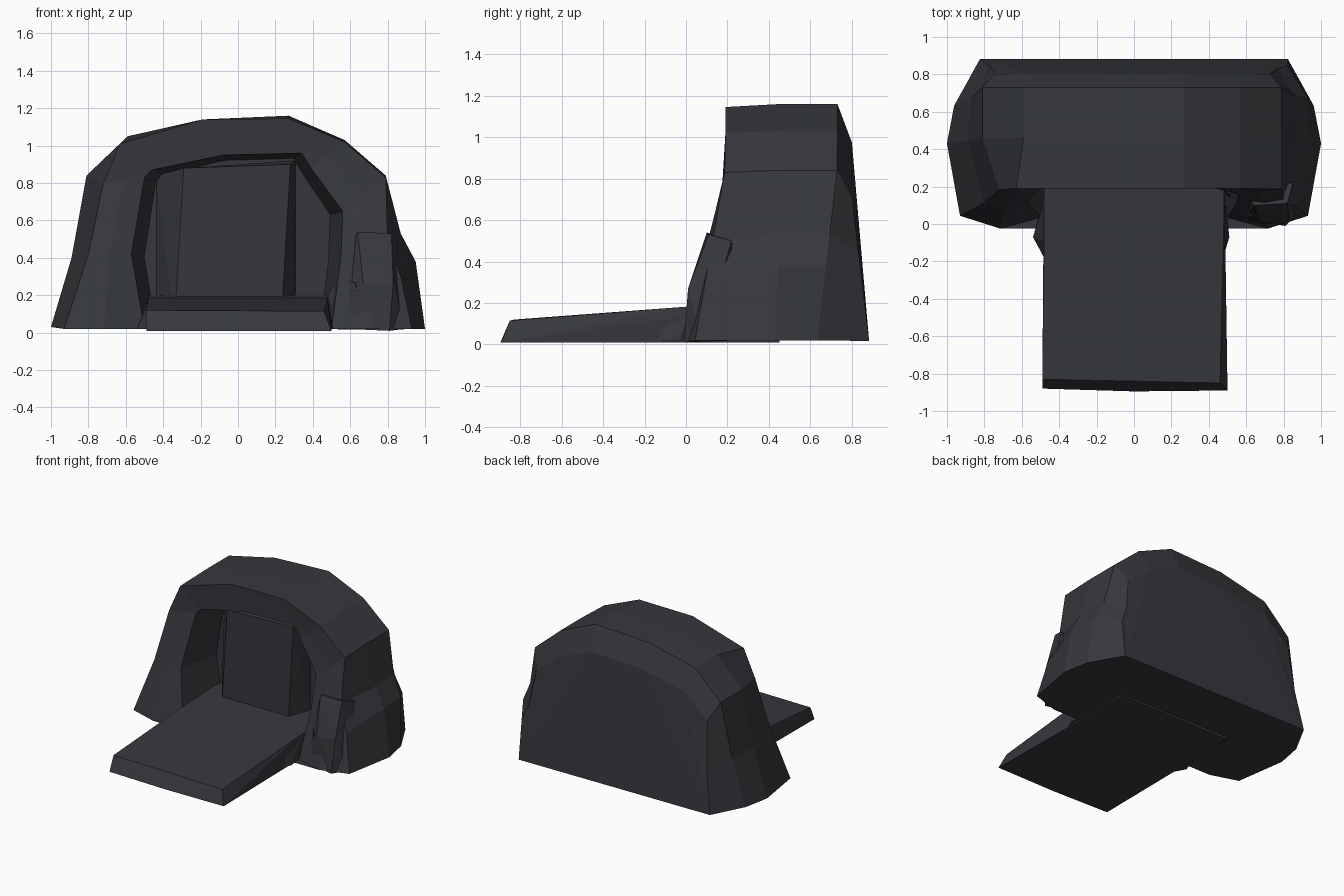
import bpy, bmesh

if "Cube" in bpy.data.objects:
    bpy.data.objects.remove(bpy.data.objects["Cube"])

stone = bpy.data.materials.new("dark_stone")
stone.diffuse_color = (0.038, 0.039, 0.046, 1)
stone.use_nodes = True
stone.node_tree.nodes["Principled BSDF"].inputs["Base Color"].default_value = stone.diffuse_color


def finish(bm, name):
    bmesh.ops.recalc_face_normals(bm, faces=bm.faces[:])
    me = bpy.data.meshes.new(name)
    bm.to_mesh(me)
    bm.free()
    me.materials.append(stone)
    ob = bpy.data.objects.new(name, me)
    bpy.context.collection.objects.link(ob)
    return ob


def hull(name, pts):
    """Faceted convex lump through the given points."""
    bm = bmesh.new()
    vs = [bm.verts.new(p) for p in pts]
    res = bmesh.ops.convex_hull(bm, input=vs)
    loose = [v for v in bm.verts if not v.link_faces]
    bmesh.ops.delete(bm, geom=loose, context='VERTS')
    bmesh.ops.dissolve_limit(bm, angle_limit=0.02, verts=bm.verts[:], edges=bm.edges[:])
    return finish(bm, name)


# Arch profiles (x, z), left foot over the top to right foot
outer = [(-1, .03), (-.89, .40), (-.81, .84), (-.59, 1.05), (-.19, 1.14), (.27, 1.16),
         (.57, 1.03), (.79, .84), (.87, .53), (.95, .38), (1, .02)]
front = [(-.93, .02), (-.80, .42), (-.72, .80), (-.63, 1.01), (-.19, 1.14), (.27, 1.145),
         (.57, 1.02), (.79, .83), (.80, .50), (.87, .30), (.93, .02)]
mouth = [(-.50, .02), (-.57, .42), (-.50, .83), (-.46, .87), (-.08, .95), (.34, .96),
         (.39, .88), (.56, .65), (.55, .40), (.53, .25), (.50, .02)]


def ring(prof, x_low, x_high, z_scale, y_low, y_high):
    out = []
    for x, z in prof:
        t = min(z / 0.85, 1)
        out.append((x * (x_low + (x_high - x_low) * t), y_low + (y_high - y_low) * t, z * z_scale))
    return out


front_ring = ring(front, 1, 1, 1, .04, .19)
mouth_ring = ring(mouth, 1, 1, 1, .03, .20)
# Pillars bulge forward near the ground
pillar_ring = [((a[0] + b[0]) / 2, (a[1] + b[1]) / 2 - .065 * max(0, 1 - a[2] / .8), (a[2] + b[2]) / 2)
               for a, b in zip(front_ring, mouth_ring)]
rings = [
    ring(outer, .82, .92, .84, .885, .80),   # back edge
    ring(outer, .96, 1, 1, .63, .73),        # rear crest
    ring(outer, 1, 1, 1, .43, .46),          # widest middle
    front_ring, pillar_ring, mouth_ring,
    ring(mouth, .88, .88, .97, .45, .45),    # recess back
]

# Rock shelter shell
bm = bmesh.new()
loops = [[bm.verts.new(p) for p in r] for r in rings]
n = len(outer)
for a, b in zip(loops, loops[1:]):
    for i in range(n):
        j = (i + 1) % n
        bm.faces.new((a[i], a[j], b[j], b[i]))
bm.faces.new(loops[0])
bm.faces.new(loops[-1])
bmesh.ops.triangulate(bm, faces=[f for f in bm.faces if len(f.verts) > 4])
finish(bm, "rock_shelter")

# Door block in the recess
hull("door_block", [(-.34, .28, .05), (-.29, .28, .88), (.28, .28, .90), (.23, .28, .05),
                    (-.44, .46, .05), (-.44, .46, .84), (.31, .46, .92), (.31, .46, .05)])

# Entrance ramp
hull("ramp", [(-.49, -.83, .12), (.46, -.85, .115), (-.49, -.88, .01), (0, -.895, .01), (.50, -.89, .01),
              (-.48, 0, .182), (.48, 0, .182), (-.48, .45, .20), (.48, .45, .20),
              (-.48, .45, .01), (.48, .45, .01)])

# Flared stones at the ramp sides
for side, w in (("left", -.54), ("right", .51)):
    s = 1 if w > 0 else -1
    hull(side + "_ramp_stone", [(s * .47, -.20, .02), (w, -.07, .02), (s * .49, .10, .02),
                                (s * .47, -.10, .16), (s * .48, .10, .18), (s * .40, .0, .02)])

# Boulders against the right pillar
hull("large_boulder", [(.64, .10, .54), (.82, .11, .53), (.83, .01, .27), (.67, .01, .26), (.58, .03, .02),
                       (.81, -.01, .01), (.89, .08, .02), (.58, .22, .42), (.85, .22, .50), (.70, .25, .02)])
hull("small_boulder", [(.48, .18, .20), (.55, .14, .31), (.63, .03, .26), (.55, .07, .02),
                       (.66, .01, .02), (.50, .22, .02), (.65, .20, .30)])
